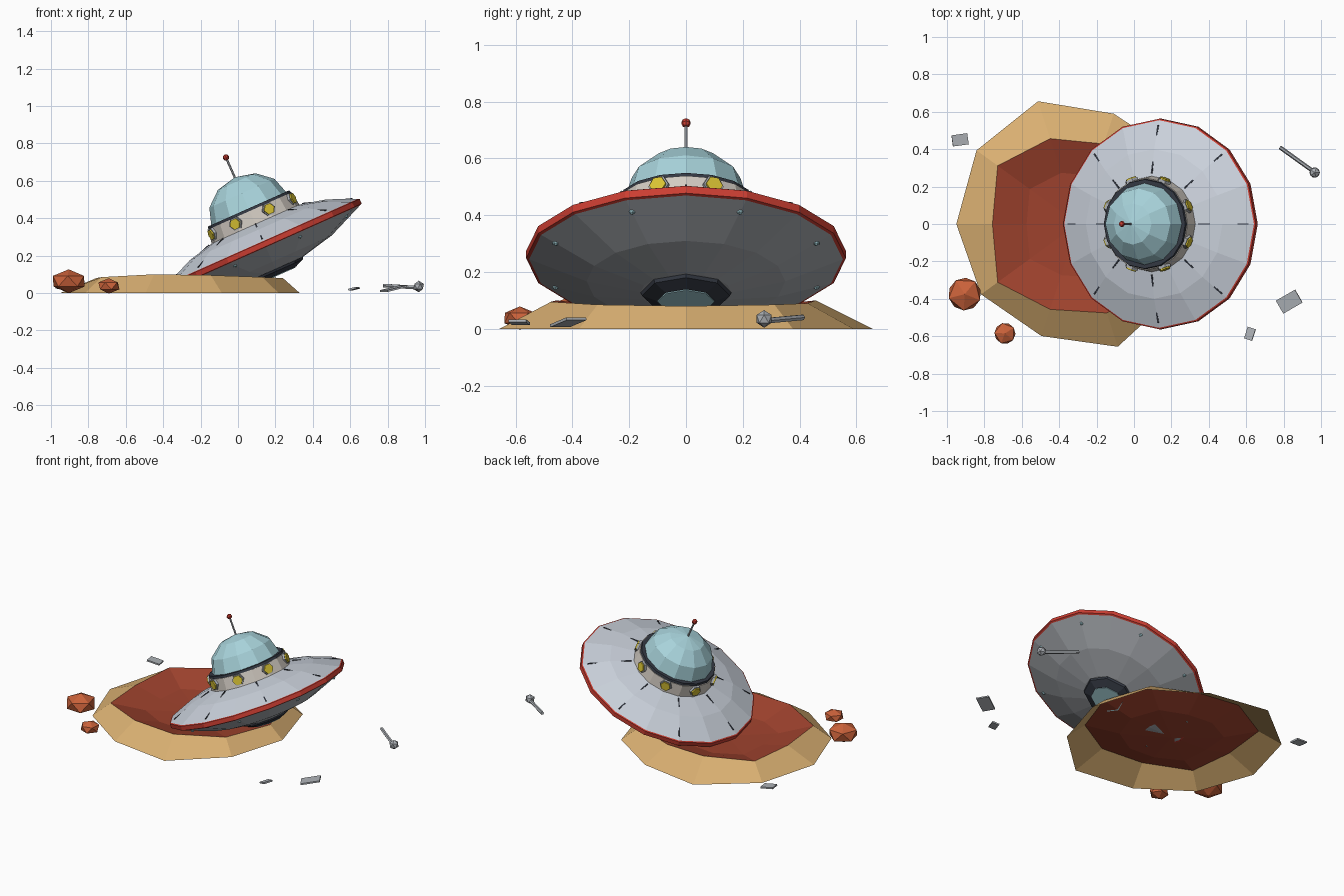
import bpy, bmesh, math
from math import cos, sin, pi, radians
from mathutils import Matrix, Vector

if "Cube" in bpy.data.objects:
    bpy.data.objects.remove(bpy.data.objects["Cube"], do_unlink=True)


def material(name, *rgb):
    """Flat colour given as 0-255 screen values, stored as linear."""
    col = [((c / 255 + 0.055) / 1.055) ** 2.4 for c in rgb] + [1]
    m = bpy.data.materials.new(name)
    m.use_nodes = True
    m.diffuse_color = col
    bsdf = m.node_tree.nodes["Principled BSDF"]
    bsdf.inputs["Base Color"].default_value = col
    bsdf.inputs["Roughness"].default_value = 0.8
    return m


HULL = material("pale hull", 203, 210, 220)
UNDER = material("grey metal", 172, 176, 181)
TRIM = material("red trim", 204, 62, 50)
DARK = material("dark metal", 52, 57, 67)
COLLAR = material("warm white", 210, 203, 194)
GLASS = material("blue glass", 168, 211, 219)
LAMP = material("yellow lamp", 220, 198, 52)
SAND = material("sand", 218, 176, 114)
SOIL = material("red soil", 160, 67, 46)
ROCK = material("orange rock", 203, 98, 58)

# Frame of the crashed ship, tipped towards -x
SHIP = Matrix.Translation((0.14, 0, 0.265)) @ Matrix.Rotation(radians(-24), 4, 'Y')


def finish(name, bm, mats, matrix=Matrix(), recalc=True):
    bmesh.ops.remove_doubles(bm, verts=bm.verts, dist=1e-5)
    if recalc:
        bmesh.ops.recalc_face_normals(bm, faces=bm.faces)
    me = bpy.data.meshes.new(name)
    bm.to_mesh(me)
    bm.free()
    for m in mats:
        me.materials.append(m)
    ob = bpy.data.objects.new(name, me)
    ob.matrix_world = matrix
    bpy.context.collection.objects.link(ob)
    return ob


def skin(bm, rings, bands):
    """Join consecutive rings of points; bands gives a material slot per strip."""
    loops = [[bm.verts.new(p) for p in ring] for ring in rings]
    n = len(loops[0])
    for a, b, slot in zip(loops, loops[1:], bands):
        for i in range(n):
            j = (i + 1) % n
            bm.faces.new((a[i], a[j], b[j], b[i])).material_index = slot


def lathe(name, profile, sides, mats, bands=None, matrix=SHIP):
    bm = bmesh.new()
    rings = [[(r * cos(2 * pi * i / sides), r * sin(2 * pi * i / sides), z)
              for i in range(sides)] for r, z in profile]
    skin(bm, rings, bands or [0] * len(profile))
    bmesh.ops.dissolve_degenerate(bm, dist=1e-5, edges=bm.edges)
    return finish(name, bm, mats, matrix)


def prism(name, r, z0, z1, sides, mat, matrix=SHIP):
    return lathe(name, [(0, z0), (r, z0), (r, z1), (0, z1)], sides, [mat], matrix=matrix)


def box(name, size, mat, matrix):
    bm = bmesh.new()
    bmesh.ops.create_cube(bm, size=1, matrix=Matrix.Diagonal((*size, 1)))
    return finish(name, bm, [mat], matrix)


def lump(name, r, mat, matrix):
    bm = bmesh.new()
    bmesh.ops.create_icosphere(bm, subdivisions=1, radius=r)
    return finish(name, bm, [mat], matrix)


def spin(a):
    return Matrix.Rotation(a, 4, 'Z')


def along(p, q):
    """Matrix at p whose z axis points at q."""
    d = Vector(q) - Vector(p)
    return Matrix.Translation(p) @ d.to_track_quat('Z', 'Y').to_matrix().to_4x4()


# Saucer body: pale top, red rim, grey underside
lathe("saucer_body",
      [(0, 0.12), (0.25, 0.115), (0.40, 0.08), (0.555, 0.014), (0.563, 0.01),
       (0.563, -0.018), (0.552, -0.022), (0.35, -0.107), (0.16, -0.15), (0, -0.15)],
      16, [HULL, TRIM, UNDER], [0, 0, 0, 1, 1, 1, 2, 2, 2])

# Collar, dark seal and dome
lathe("collar", [(0, 0.1), (0.258, 0.1), (0.246, 0.19), (0, 0.19)], 16, [COLLAR])
lathe("dome_seal", [(0, 0.185), (0.243, 0.185), (0.238, 0.205), (0, 0.205)], 16, [DARK])
lathe("dome", [(0.22 * cos(k * pi / 6), 0.2 + 0.187 * sin(k * pi / 6)) for k in range(4)],
      12, [GLASS])

# Antenna
prism("antenna_rod", 0.006, 0.37, 0.5, 6, UNDER)
lathe("antenna_tip", [(0.017 * sin(k * pi / 4), 0.503 - 0.017 * cos(k * pi / 4))
                      for k in range(5)], 8, [TRIM])

# Bottom hatch
lathe("hatch_ring", [(0, -0.145), (0.162, -0.145), (0.155, -0.162), (0.105, -0.182), (0, -0.182)],
      8, [DARK])
prism("hatch_window", 0.1, -0.186, -0.17, 8, GLASS)

for k in range(8):
    # Lamps round the collar and bolts under the rim
    a = radians(22.5 + 45 * k)
    face = SHIP @ spin(a) @ Matrix(((0, 0, 1, 0), (1, 0, 0, 0), (0, 1, 0, 0.158), (0, 0, 0, 1)))
    prism("lamp_frame", 0.038, 0.23, 0.256, 6, UNDER, face)
    prism("lamp", 0.031, 0.23, 0.264, 6, LAMP, face)
    lump("hull_bolt", 0.012, GLASS, SHIP @ spin(a) @ Matrix.Translation((0.497, 0, -0.043)))
    # Straight seams on the top panels, sinking into the curve midway
    seam = spin(radians(45 * k)) @ along((0.4, 0, 0.069), (0.54, 0, 0.022))
    box("panel_seam", (0.008, 0.008, 0.27), DARK, SHIP @ seam)

# Sand mound with a red crater, an open shell
outer = [0.63, 0.64, 0.62, 0.69, 0.67, 0.65, 0.64, 0.63, 0.69, 0.64]
rim = [0.54, 0.53, 0.45, 0.48, 0.53, 0.457, 0.53, 0.48, 0.5, 0.53]
lip = [0.08, 0.085, 0.09, 0.1, 0.085, 0.08, 0.085, 0.1, 0.095, 0.085]


def ring(radii, heights, scale=1):
    return [(-0.3 + scale * r * cos(i * pi / 5), scale * r * sin(i * pi / 5), z)
            for i, (r, z) in enumerate(zip(radii, heights))]


bm = bmesh.new()
skin(bm, [ring(outer, [0] * 10), ring(rim, lip), ring(rim, [0.035] * 10, 0.6),
          ring(rim, [0.02] * 10, 0)], [0, 1, 1])
bmesh.ops.dissolve_degenerate(bm, dist=1e-5, edges=bm.edges)
finish("crater_mound", bm, [SAND, SOIL], recalc=False)

# Rocks
for x, y, z, r in ((-0.905, -0.375, 0.063, 0.098), (-0.69, -0.585, 0.038, 0.063)):
    lump("rock", r, ROCK, Matrix.Translation((x, y, z)) @ spin(r * 9)
         @ Matrix.Diagonal((1, 1, 0.65, 1)))

# Scattered hull plates
for x, y, w, d, turn, tip in ((-0.93, 0.45, 0.085, 0.06, 8, 8), (0.83, -0.415, 0.12, 0.08, 30, -12),
                              (0.62, -0.587, 0.045, 0.065, -18, -14)):
    box("hull_plate", (w, d, 0.01), UNDER, Matrix.Translation((x, y, 0.023))
        @ spin(radians(turn)) @ Matrix.Rotation(radians(tip), 4, 'Y'))

# Broken strut
start, end = (0.78, 0.41, 0.04), (0.965, 0.277, 0.028)
prism("strut_rod", 0.011, 0, 0.22, 6, UNDER, along(start, end))
lump("strut_knob", 0.031, UNDER, Matrix.Translation((0.966, 0.275, 0.035)))
